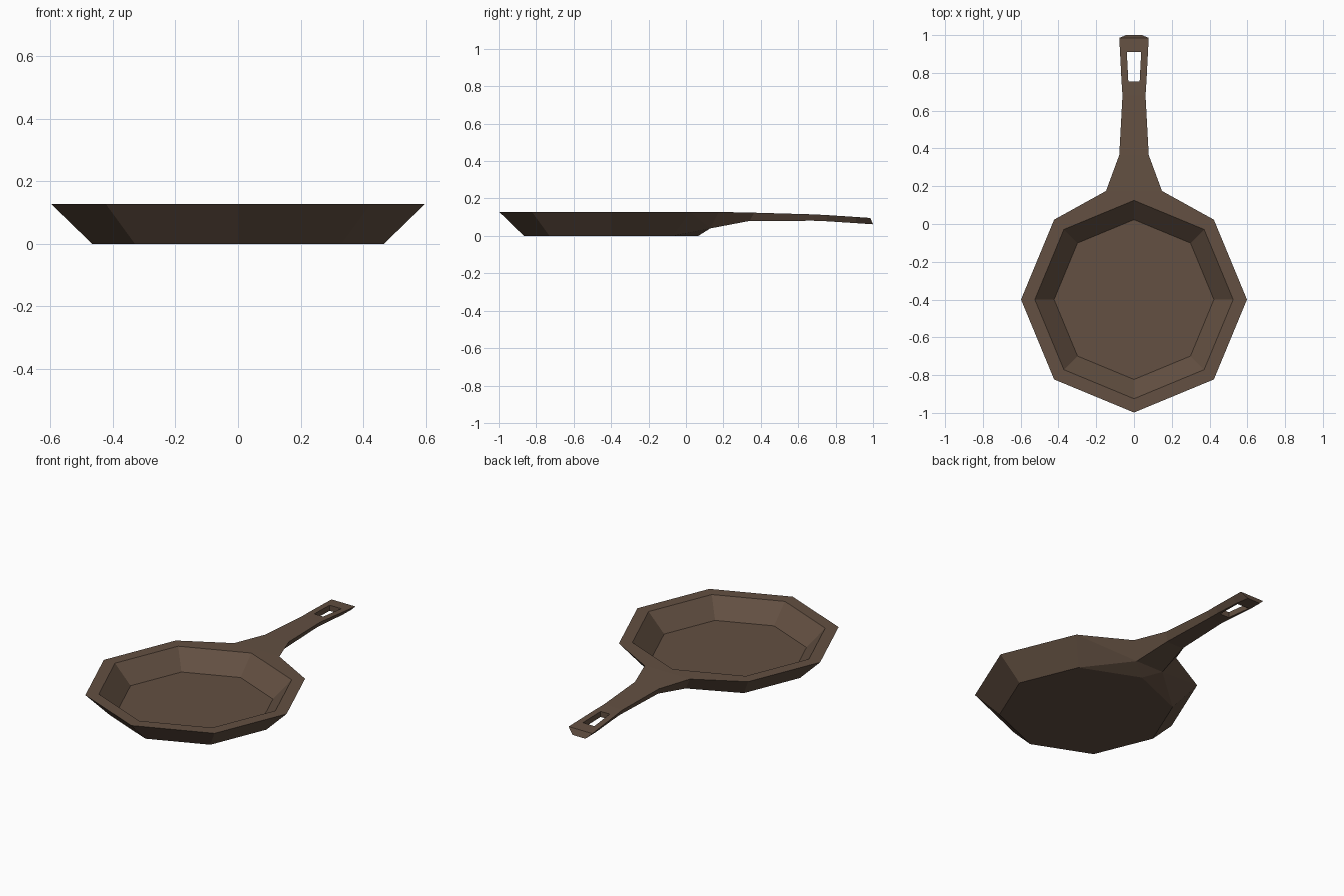
import bpy, bmesh, math
from mathutils import Vector

if "Cube" in bpy.data.objects:
    bpy.data.objects.remove(bpy.data.objects["Cube"])

iron = bpy.data.materials.new("brown_iron")
iron.diffuse_color = (0.125, 0.08, 0.054, 1)
iron.use_nodes = True
iron.node_tree.nodes["Principled BSDF"].inputs["Base Color"].default_value = iron.diffuse_color

bm = bmesh.new()
CY, RIM = -0.4, 0.128

def ring(r, z):
    # octagon starting at the back (handle) corner
    pts = [(r * math.sin(i * math.pi / 4), CY + r * math.cos(i * math.pi / 4), z) for i in range(8)]
    return [bm.verts.new(p) for p in pts]

def face(*vs):
    return bm.faces.new(vs)

# pan: base, outer rim, inner rim, cooking floor
base, outer, inner, floor = ring(0.466, 0), ring(0.598, RIM), ring(0.525, RIM), ring(0.423, 0.022)
face(*base)
face(*floor)
for a, b in ((base, outer), (outer, inner), (inner, floor)):
    for i in range(8):
        j = (i + 1) % 8
        if 0 in (i, j) and outer in (a, b):
            continue                      # back corner flows into the handle
        face(a[i], a[j], b[j], b[i])
bm.verts.remove(outer[0])

# handle stations: (y, z, half width) top, then bottom, then half width of hole
stations = [
    ((0.175, RIM, 0.148), (0.13, 0.04, 0.09), 0.03),
    ((0.365, 0.124, 0.078), (0.34, 0.08, 0.055), 0.03),
    ((0.68, 0.115, 0.061), (0.68, 0.081, 0.043), 0.03),
    ((0.755, 0.111, 0.066), (0.755, 0.078, 0.045), 0.03),
    ((0.91, 0.101, 0.074), (0.91, 0.068, 0.048), 0.038),
    ((0.985, 0.096, 0.078), (1.0, 0.062, 0.042), 0.03),
]
HOLE = 3
def row(p, h):
    y, z, w = p
    return [bm.verts.new((x, y, z)) for x in (-w, -h, h, w)]
rows = [(row(t, h), row(b, h)) for t, b, h in stations]
for k in range(len(rows) - 1):
    (t0, b0), (t1, b1) = rows[k], rows[k + 1]
    for c in range(3):
        if k == HOLE and c == 1:
            continue
        face(t0[c], t0[c + 1], t1[c + 1], t1[c])
        face(b0[c], b0[c + 1], b1[c + 1], b1[c])
    # outer sides, plus hole walls
    for c in ((0, 3, 1, 2) if k == HOLE else (0, 3)):
        face(t0[c], t1[c], b1[c], b0[c])
for k in (HOLE, HOLE + 1):
    t, b = rows[k]
    face(t[1], t[2], b[2], b[1])
# handle tip
t, b = rows[-1]
for c in range(3):
    face(t[c], t[c + 1], b[c + 1], b[c])

# join handle root to the pan
t, b = rows[0]
face(inner[0], *t)
face(base[0], *b)
for i, c in ((1, 3), (7, 0)):
    face(outer[i], t[c], inner[0], inner[i])
    face(outer[i], t[c], b[c])
    face(outer[i], b[c], base[i])
    face(base[i], b[c], base[0])

bmesh.ops.recalc_face_normals(bm, faces=bm.faces)
me = bpy.data.meshes.new("frying_pan")
bm.to_mesh(me)
bm.free()
me.materials.append(iron)
pan = bpy.data.objects.new("frying_pan", me)
bpy.context.collection.objects.link(pan)
